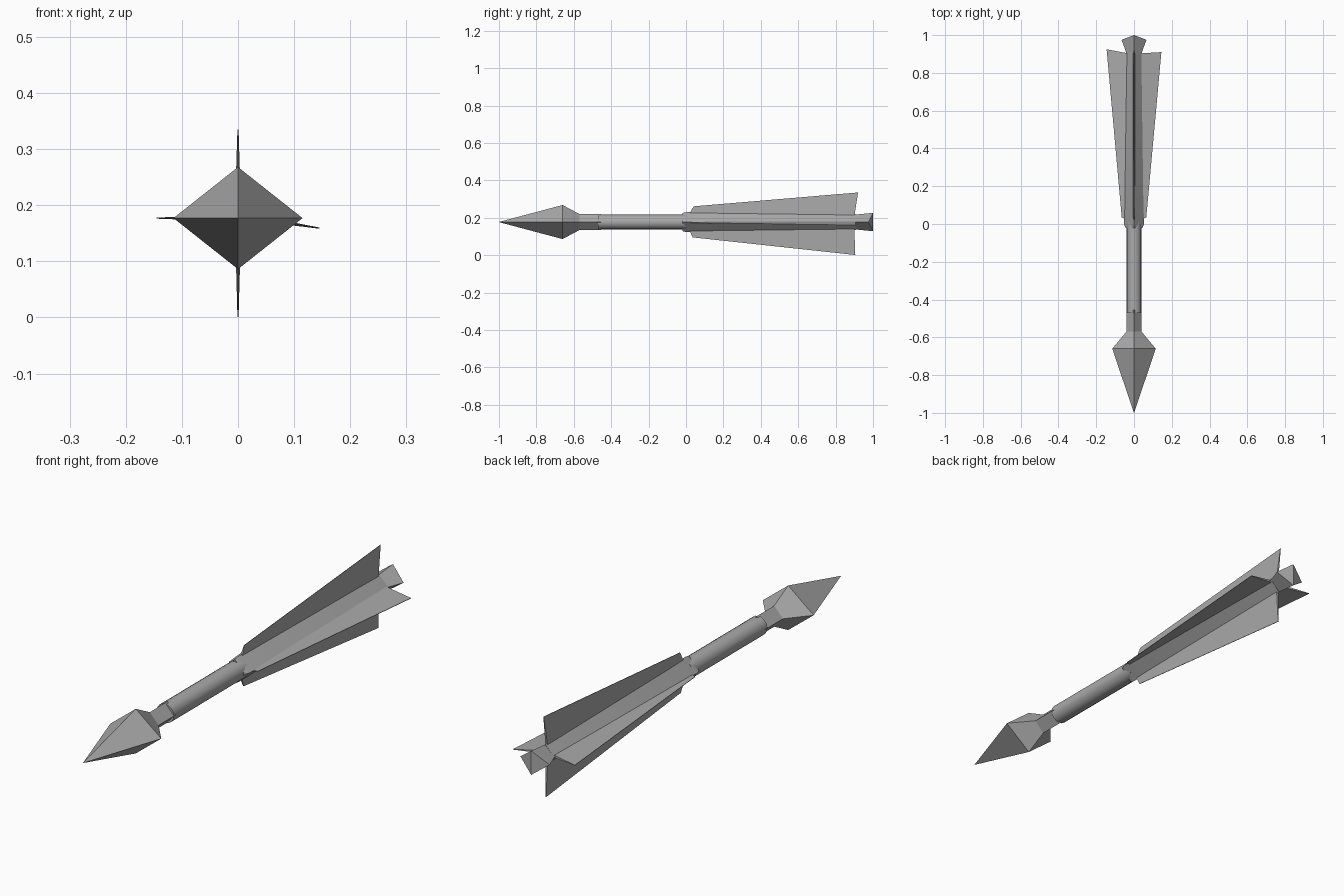
import bpy
import math
from mathutils import Vector

if "Cube" in bpy.data.objects:
    bpy.data.objects.remove(bpy.data.objects["Cube"], do_unlink=True)

AXIS_Z = 0.177

grey = bpy.data.materials.new("plain grey")
grey.use_nodes = True
colour = (0.4, 0.4, 0.4, 1)
grey.diffuse_color = colour
grey.node_tree.nodes["Principled BSDF"].inputs["Base Color"].default_value = colour


def finish(obj, angle=30):
    obj.data.materials.append(grey)
    bpy.ops.object.select_all(action="DESELECT")
    obj.select_set(True)
    bpy.context.view_layer.objects.active = obj
    bpy.ops.object.mode_set(mode="EDIT")
    bpy.ops.mesh.select_all(action="SELECT")
    bpy.ops.mesh.normals_make_consistent(inside=False)
    bpy.ops.object.mode_set(mode="OBJECT")
    bpy.ops.object.shade_smooth_by_angle(angle=math.radians(angle))
    return obj


def make(name, verts, faces):
    mesh = bpy.data.meshes.new(name)
    mesh.from_pydata(verts, [], faces)
    obj = bpy.data.objects.new(name, mesh)
    bpy.context.collection.objects.link(obj)
    return finish(obj)


def loft(name, stations):
    """Diamond sections: (y at sides, y at top and bottom, half width, half height)."""
    verts, faces = [], []
    for y_side, y_ridge, w, h in stations:
        verts += [(w, y_side, AXIS_Z), (0, y_ridge, AXIS_Z + h),
                  (-w, y_side, AXIS_Z), (0, y_ridge, AXIS_Z - h)]
    for s in range(len(stations) - 1):
        for i in range(4):
            a, b = s * 4 + i, s * 4 + (i + 1) % 4
            faces.append((a, b, b + 4, a + 4))
    last = len(verts) - 4
    faces += [(0, 1, 2), (0, 2, 3),
              (last, last + 1, last + 3), (last + 1, last + 2, last + 3)]
    return make(name, verts, faces)


def fin(name, angle, outline, droop=0):
    """Thin wedge: outline is root front, tip front, tip back, root back as (y, radius)."""
    out = Vector((math.cos(angle), 0, math.sin(angle)))
    side = Vector((-math.sin(angle), 0, math.cos(angle)))
    verts = []
    for sign in (1, -1):
        for (y, r), half in zip(outline, (0.005, 0.001, 0.001, 0.005)):
            bend = -droop * max(0, r - 0.04)
            verts.append(out * r + side * (sign * half + bend) + Vector((0, y, AXIS_Z)))
    faces = [(0, 1, 2, 3), (7, 6, 5, 4)]
    faces += [(i, (i + 1) % 4, (i + 1) % 4 + 4, i + 4) for i in range(4)]
    return make(name, verts, faces)


# Pointed head with its socket
loft("head", [(-1, -1, 0.0005, 0.0005), (-0.66, -0.66, 0.115, 0.091),
              (-0.57, -0.57, 0.04, 0.043)])
loft("head_socket", [(-0.57, -0.57, 0.04, 0.043), (-0.455, -0.455, 0.04, 0.043)])

# Round shaft
bpy.ops.mesh.primitive_cylinder_add(vertices=16, radius=0.039, depth=0.48,
                                    location=(0, -0.23, AXIS_Z),
                                    rotation=(math.pi / 2, 0, 0))
shaft = bpy.context.object
shaft.name = "shaft"
finish(shaft)

# Diamond tail body and flared notched end
loft("tail_body", [(-0.02, -0.02, 0.045, 0.048), (0, 0, 0.053, 0.053),
                   (0.91, 0.91, 0.042, 0.042)])
loft("tail_notch", [(0.91, 0.91, 0.042, 0.04), (0.975, 1.0, 0.066, 0.049)])

# Four fins
fin("left_fin", 0, [(0.02, 0.035), (0.035, 0.065), (0.91, 0.145), (0.903, 0.03)], 0.17)
fin("right_fin", math.pi, [(0.02, 0.035), (0.035, 0.065), (0.925, 0.145), (0.903, 0.03)])
fin("top_fin", math.pi / 2, [(0.015, 0.035), (0.04, 0.084), (0.92, 0.158), (0.9, 0.03)])
fin("bottom_fin", -math.pi / 2, [(0.015, 0.035), (0.035, 0.082), (0.905, 0.176), (0.9, 0.03)])
